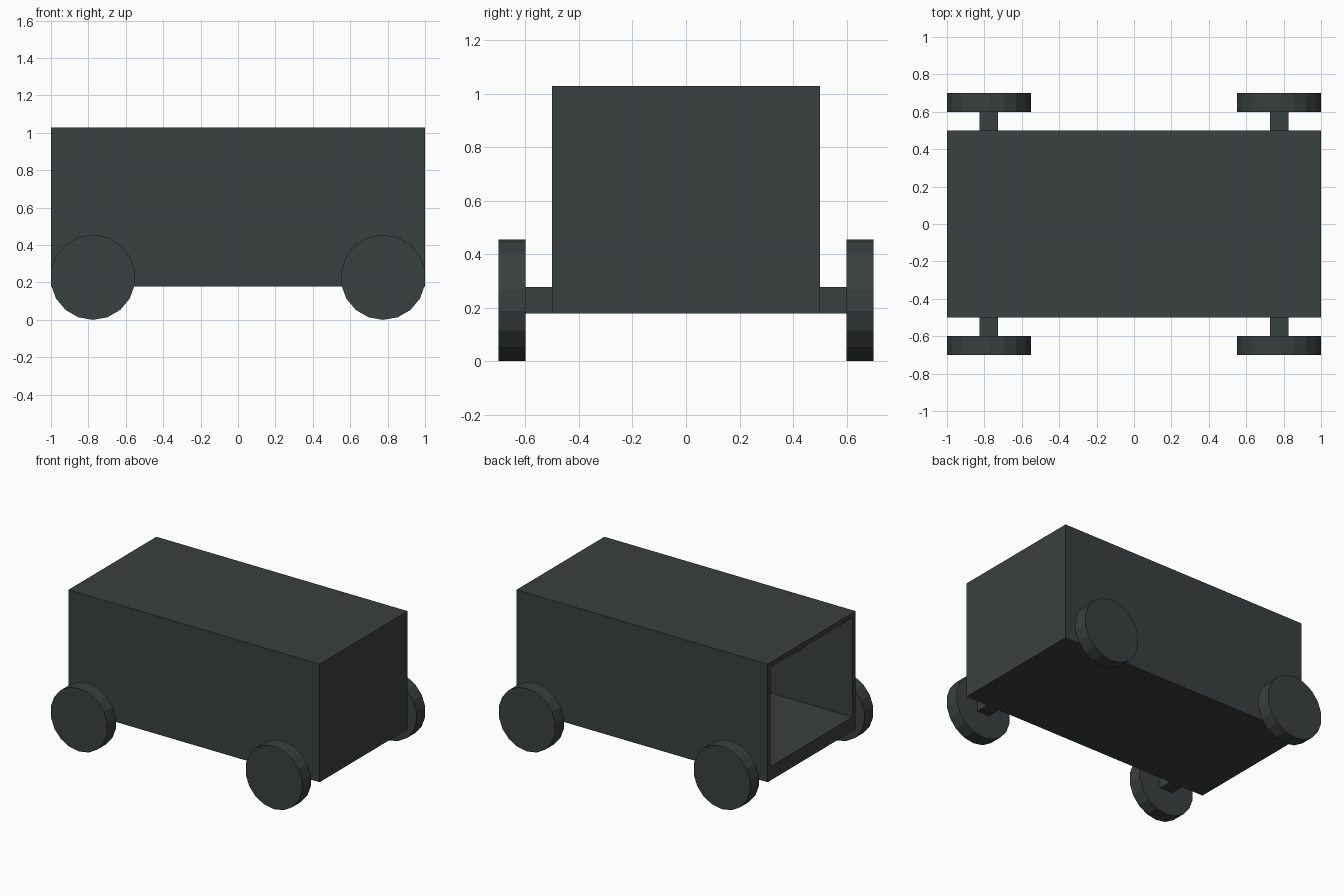
import bpy, bmesh, math
from mathutils import Matrix

if "Cube" in bpy.data.objects:
    bpy.data.objects.remove(bpy.data.objects["Cube"])

WHEEL_R = 0.2275
AXLE_X = 1 - WHEEL_R * math.cos(math.pi / 18)
Z0, Z1 = 0.1775, 1.0275

mat = bpy.data.materials.new("dark slate")
mat.diffuse_color = (0.042, 0.051, 0.050, 1)
mat.use_nodes = True
mat.node_tree.nodes["Principled BSDF"].inputs["Base Color"].default_value = mat.diffuse_color


def finish(name, bm):
    bmesh.ops.recalc_face_normals(bm, faces=bm.faces)
    mesh = bpy.data.meshes.new(name)
    bm.to_mesh(mesh)
    bm.free()
    mesh.materials.append(mat)
    ob = bpy.data.objects.new(name, mesh)
    bpy.context.collection.objects.link(ob)
    return ob


def box(bm, lo, hi):
    size = [b - a for a, b in zip(lo, hi)]
    mid = [(a + b) / 2 for a, b in zip(lo, hi)]
    m = Matrix.Translation(mid) @ Matrix.Diagonal((*size, 1))
    return bmesh.ops.create_cube(bm, size=1, matrix=m)["verts"]


# Hollow body, open at the -x end: inset that face and push it inwards
bm = bmesh.new()
box(bm, (-1, -0.5, Z0), (1, 0.5, Z1))
end = min(bm.faces, key=lambda f: f.calc_center_median().x)
bmesh.ops.inset_region(bm, faces=[end], thickness=0.05)
for v in end.verts:
    if v.co.z < 0.5:
        v.co.z = Z0 + 0.1          # thicker floor
inner = bmesh.ops.extrude_discrete_faces(bm, faces=[end])["faces"][0]
for v in inner.verts:
    v.co.x = 0.95
finish("wagon_body", bm)

# Square axle stubs and 18-sided wheels at the four corners
for sx, xname in ((-1, "open_end"), (1, "closed_end")):
    for sy, yname in ((-1, "front"), (1, "back")):
        x = sx * AXLE_X
        ys = sorted((sy * 0.5, sy * 0.6))
        bm = bmesh.new()
        box(bm, (x - 0.05, ys[0], WHEEL_R - 0.05), (x + 0.05, ys[1], WHEEL_R + 0.05))
        finish(f"axle_{xname}_{yname}", bm)

        bm = bmesh.new()
        m = Matrix.Translation((x, sy * 0.65, WHEEL_R)) @ Matrix.Rotation(math.pi / 2, 4, 'X')
        bmesh.ops.create_cone(bm, cap_ends=True, segments=18, radius1=WHEEL_R,
                              radius2=WHEEL_R, depth=0.1,
                              matrix=m @ Matrix.Rotation(math.pi / 2, 4, 'Z')
                              @ Matrix.Rotation(math.pi / 2, 4, 'Z'))
        wheel = finish(f"wheel_{xname}_{yname}", bm)
